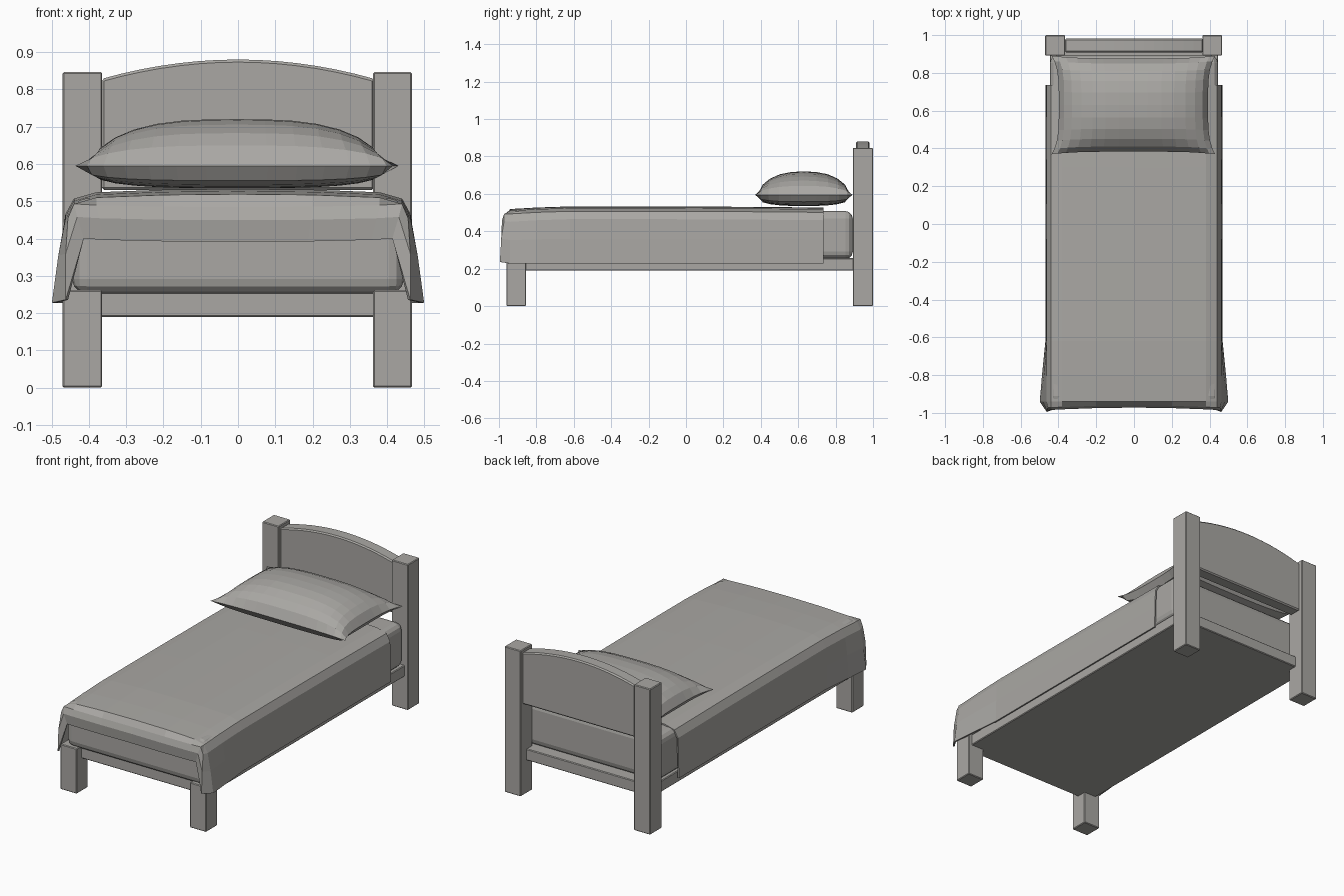
import bpy, bmesh, math

if "Cube" in bpy.data.objects:
    bpy.data.objects.remove(bpy.data.objects["Cube"])

grey = bpy.data.materials.new("warm_grey")
grey.diffuse_color = (0.40, 0.39, 0.37, 1)
grey.use_nodes = True
grey.node_tree.nodes["Principled BSDF"].inputs["Base Color"].default_value = grey.diffuse_color


def add_object(name, bm):
    mesh = bpy.data.meshes.new(name)
    bm.to_mesh(mesh)
    bm.free()
    ob = bpy.data.objects.new(name, mesh)
    bpy.context.collection.objects.link(ob)
    mesh.materials.append(grey)
    return ob


def bevel(ob, width, segments):
    mod = ob.modifiers.new("Bevel", 'BEVEL')
    mod.width, mod.segments = width, segments
    mod.limit_method = 'ANGLE'
    mod.angle_limit = math.radians(40)


def box(name, x, y, z, width=0.004, segments=1):
    bm = bmesh.new()
    bmesh.ops.create_cube(bm, size=1)
    for v in bm.verts:
        for i, (a, b) in enumerate((x, y, z)):
            v.co[i] = a if v.co[i] < 0 else b
    ob = add_object(name, bm)
    bevel(ob, width, segments)
    return ob


# Posts and legs
for side, x in (("left", (-0.47, -0.364)), ("right", (0.362, 0.467))):
    box(side + "_head_post", x, (0.892, 1.0), (0, 0.846))
    box(side + "_front_leg", x, (-0.96, -0.855), (0, 0.262))

# Bed base and mattress
box("bed_base", (-0.445, 0.445), (-0.915, 0.945), (0.19, 0.256))
box("mattress", (-0.445, 0.445), (-0.95, 0.892), (0.252, 0.508), 0.04, 3)

# Arched headboard
bm = bmesh.new()
N = 14
outline = [(-0.366, 0.53), (0.366, 0.53)]
for i in range(N + 1):
    x = 0.366 - 0.732 * i / N
    outline.append((x, 0.88 - 0.052 * (x / 0.366) ** 2))
face = bm.faces.new([bm.verts.new((x, 0.908, z)) for x, z in outline])
ext = bmesh.ops.extrude_face_region(bm, geom=[face])
for v in ext["geom"]:
    if isinstance(v, bmesh.types.BMVert):
        v.co.y = 0.982
bmesh.ops.recalc_face_normals(bm, faces=bm.faces)
bevel(add_object("headboard", bm), 0.007, 1)

# Blanket: right half draped over the mattress, then mirrored
bm = bmesh.new()


def strip(rows):
    for a, b in zip(rows, rows[1:]):
        for i in range(len(a) - 1):
            quad = list(dict.fromkeys((a[i], a[i + 1], b[i + 1], b[i])))
            bm.faces.new(quad)


section = [(0, 0.533), (0.2, 0.531), (0.38, 0.524), (0.44, 0.507),
           (0.463, 0.465), (0.467, 0.36), (0.469, 0.228)]
# y, drop of the top, outward flare of the hem
stations = [(0.735, 0.006, 0), (0.3, 0.002, 0), (-0.2, 0, 0), (-0.62, 0, 0),
            (-0.8, 0.006, 0.018), (-0.94, 0.014, 0.03)]
rows = []
for y, drop, flare in stations:
    row = []
    for i, (x, z) in enumerate(section):
        t = max(0, i - 4) / 2
        row.append(bm.verts.new((x + flare * t, y, z - drop * (1 - t))))
    rows.append(row)
strip(rows)
# Foot flap
flap = [rows[-1][:4]]
for y, z, squeeze in ((-0.96, 0.485, 1), (-0.972, 0.45, 0.98), (-0.965, 0.392, 0.94)):
    flap.append([bm.verts.new((x * squeeze, y - 0.012 * (x / 0.44) ** 2, z + 0.008 * (x / 0.44) ** 4))
                 for x, _ in section[:4]])
strip(flap)
# Flared corner fold between side and flap
fold = [rows[-1][3]] + [bm.verts.new(c) for c in
                        ((0.456, -0.972, 0.455), (0.462, -0.988, 0.36), (0.462, -0.995, 0.236))]
strip([rows[-1][3:], fold, [r[3] for r in flap]])
bmesh.ops.recalc_face_normals(bm, faces=bm.faces)
bm.faces.ensure_lookup_table()
if bm.faces[0].normal.z < 0:
    bmesh.ops.reverse_faces(bm, faces=bm.faces)
blanket = add_object("blanket", bm)
blanket.modifiers.new("Mirror", 'MIRROR')
thick = blanket.modifiers.new("Solidify", 'SOLIDIFY')
thick.thickness, thick.offset = 0.008, -1

# Pillow: two puffed sheets joined at a pinched seam
bm = bmesh.new()
for height, power in ((0.125, 0.6), (-0.06, 0.3)):
    grid = bmesh.ops.create_grid(bm, x_segments=14, y_segments=10, size=1)
    for v in grid["verts"]:
        u, w = (math.sin(c * math.pi / 2) * 0.6 + c * 0.4 for c in v.co[:2])
        puff = max(0, (1 - abs(u) ** 3) * (1 - abs(w) ** 2.5)) ** power
        v.co = (u * (0.395 + 0.038 * w ** 4) - 0.003,
                0.63 + w * (0.247 + 0.014 * u ** 4), 0.595 + height * puff)
bmesh.ops.remove_doubles(bm, verts=bm.verts, dist=0.0005)
bmesh.ops.recalc_face_normals(bm, faces=bm.faces)
add_object("pillow", bm)
